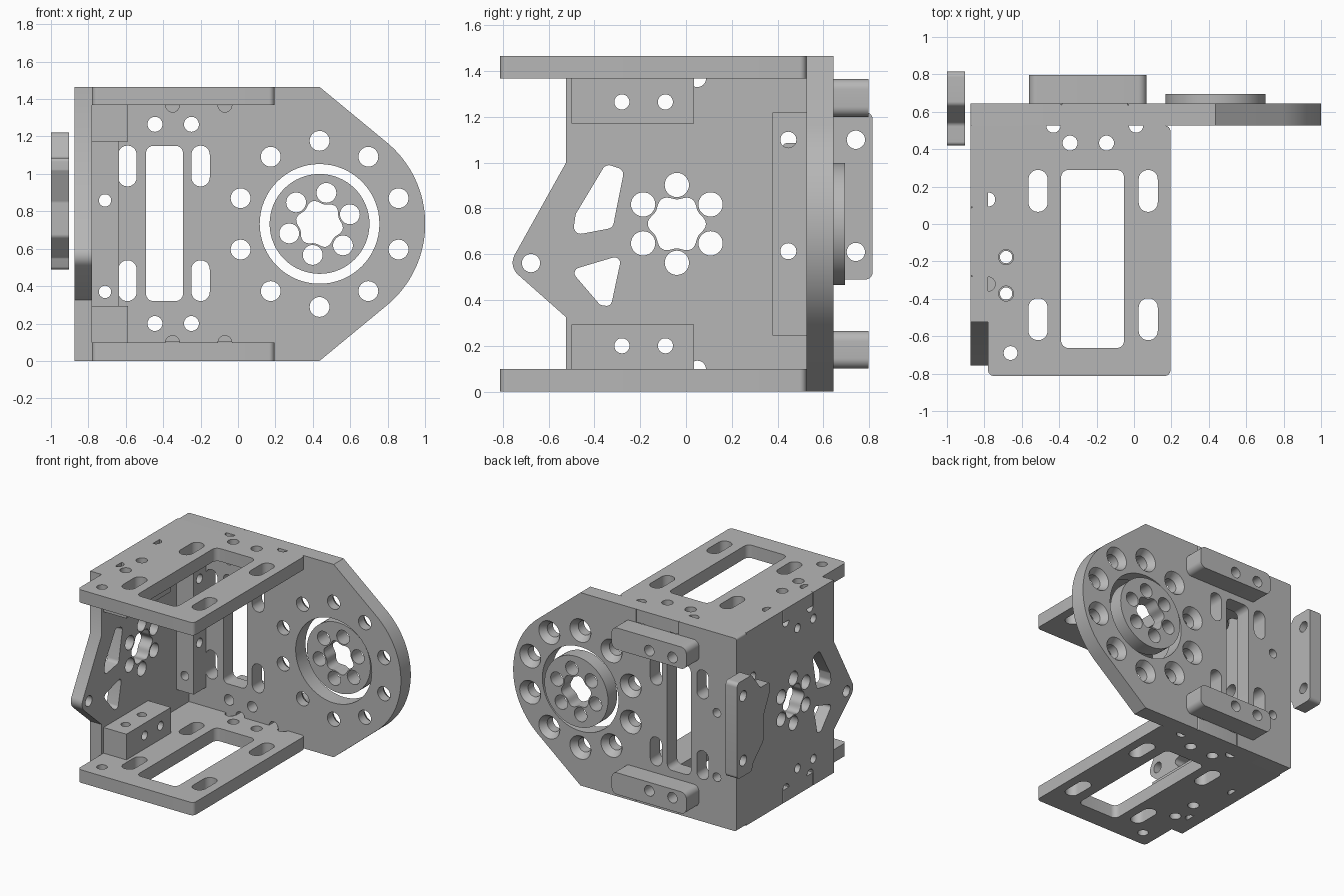
import bpy, bmesh
from math import sin, cos, tan, pi, radians
from mathutils import Vector

if "Cube" in bpy.data.objects:
    bpy.data.objects.remove(bpy.data.objects["Cube"], do_unlink=True)

# One plain grey metal for every part
metal = bpy.data.materials.new("grey metal")
metal.use_nodes = True
GREY = (0.47, 0.47, 0.47, 1)
metal.diffuse_color = GREY
metal.node_tree.nodes["Principled BSDF"].inputs["Base Color"].default_value = GREY

# Shared levels
H, T = 1.465, 0.098            # full height, plate thickness
TOP = H - T                    # underside of the top plate
LEFT, INNER = -0.875, -0.78    # side plate faces
FRONT, BACK = 0.526, 0.645     # back plate faces
MID = H / 2
SCREW, SMALL = 0.053, 0.033


# ---- 2D sections -------------------------------------------------------
def rounded(corners, radius=0.0):
    """Polygon from (u, v) or (u, v, r) corners, with rounded corners."""
    pts, n = [], len(corners)
    for i, c in enumerate(corners):
        p = Vector(c[:2])
        r = c[2] if len(c) > 2 else radius
        if r == 0:
            pts.append(p)
            continue
        a = (Vector(corners[i - 1][:2]) - p).normalized()
        b = (Vector(corners[(i + 1) % n][:2]) - p).normalized()
        half = a.angle(b) / 2
        center = p + (a + b).normalized() * (r / sin(half))
        s = p + a * (r / tan(half)) - center
        e = p + b * (r / tan(half)) - center
        sweep = s.angle_signed(e)
        for k in range(9):
            t = -sweep * k / 8
            pts.append(center + Vector((s.x * cos(t) - s.y * sin(t),
                                        s.x * sin(t) + s.y * cos(t))))
    return pts


def rect(u0, u1, v0, v1, r=0.0):
    return rounded([(u0, v0), (u1, v0), (u1, v1), (u0, v1)], r)


def circle(u, v, r=0.04, n=32):
    return [Vector((u + r * cos(2 * pi * k / n), v + r * sin(2 * pi * k / n)))
            for k in range(n)]


def polar(u, v, r, count, start):
    return [(u + r * cos(start + 2 * pi * k / count),
             v + r * sin(start + 2 * pi * k / count)) for k in range(count)]


def hub_pattern(u, v, start):
    """Six screw holes around a scalloped centre opening."""
    flower = []
    for k in range(72):
        a = 2 * pi * k / 72
        r = 0.117 - 0.01 * cos(6 * (a - start))
        flower.append(Vector((u + r * cos(a), v + r * sin(a))))
    return [flower] + [circle(x, y, SCREW) for x, y in polar(u, v, 0.17, 6, start)]


def flip(corners):
    return [(c[0], H - c[1], *c[2:]) for c in corners]


# ---- 3D builders -------------------------------------------------------
def loft(bm, rings, axis):
    """Closed solid through (section, depth) rings along an axis."""
    place = {"x": lambda p, w: (w, p.x, p.y),
             "y": lambda p, w: (p.x, w, p.y),
             "z": lambda p, w: (p.x, p.y, w)}[axis]
    loops = [[bm.verts.new(place(p, w)) for p in sec] for sec, w in rings]
    faces = [bm.faces.new(loops[0]), bm.faces.new(loops[-1])]
    n = len(loops[0])
    for a, b in zip(loops, loops[1:]):
        faces += [bm.faces.new((a[i], a[(i + 1) % n], b[(i + 1) % n], b[i]))
                  for i in range(n)]
    bmesh.ops.recalc_face_normals(bm, faces=faces)


def to_object(bm, name):
    mesh = bpy.data.meshes.new(name)
    bm.to_mesh(mesh)
    bm.free()
    ob = bpy.data.objects.new(name, mesh)
    bpy.context.collection.objects.link(ob)
    return ob


def part(name, section, axis, lo, hi, holes=(), cross=(), cross_axis="x", sinks=()):
    """Extruded part with holes along its axis, cross holes and countersinks."""
    bm = bmesh.new()
    loft(bm, [(section, lo), (section, hi)], axis)
    ob = to_object(bm, name)
    ob.data.materials.append(metal)
    if holes or cross or sinks:
        cut = bmesh.new()
        for h in holes:
            loft(cut, [(h, lo - 0.05), (h, hi + 0.05)], axis)
        for h in cross:
            loft(cut, [(h, -3), (h, 3)], cross_axis)
        for u, v in sinks:
            small, wide = circle(u, v, SCREW), circle(u, v, 0.088)
            loft(cut, [(small, lo - 0.05), (small, hi - 0.05),
                       (wide, hi), (wide, hi + 0.05)], axis)
        cutter = to_object(cut, "cutter")
        cutter.hide_render = True
        mod = ob.modifiers.new("holes", "BOOLEAN")
        mod.operation, mod.solver, mod.object = "DIFFERENCE", "EXACT", cutter
        bpy.context.view_layer.objects.active = ob
        bpy.ops.object.modifier_apply(modifier=mod.name)
        bpy.data.objects.remove(cutter, do_unlink=True)
    bpy.ops.object.select_all(action="DESELECT")
    ob.select_set(True)
    bpy.context.view_layer.objects.active = ob
    bpy.ops.object.shade_smooth_by_angle(angle=radians(30))
    return ob


# ---- Back plate with round end, slots and countersunk ring -------------
HX = 0.436                                   # hub centre
upper = [(HX, H), (-0.03, H), (-0.03, TOP), (-0.39, TOP), (-0.39, H), (LEFT, H, 0.015)]
reach = radians(50.7)
arc = [(HX + 0.565 * cos(a), MID + 0.565 * sin(a))
       for a in (reach * (k / 16 - 1) for k in range(33))]
holes = [circle(HX, MID, 0.32, 64), rect(-0.492, -0.294, 0.32, 1.15, 0.04)]
holes += [rect(u, u + 0.098, v, v + 0.218, 0.0485)
          for u in (-0.64, -0.249) for v in (0.32, 0.933)]
holes += [circle(u, v) for u in (-0.444, -0.249) for v in (0.2, H - 0.2)]
holes += [circle(u, v, 0.037) for u in (-0.35, -0.07) for v in (T, TOP)]
holes += [circle(-0.711, v, SMALL) for v in (0.369, 0.858)]
part("back_plate", rounded(flip(upper)[::-1] + arc + upper), "y", FRONT, BACK,
     holes, sinks=polar(HX, MID, 0.444, 10, pi / 2))

# Round hub inside the large opening
part("hub_disc", circle(HX, MID, 0.267, 64), "y", 0.585, 0.695,
     hub_pattern(HX, MID, radians(17.5)))

# ---- Side plate with pointed front edge --------------------------------
top_edge = [(FRONT, H), (0.09, H), (0.09, TOP), (-0.28, TOP), (-0.28, H), (-0.524, H)]
outline = top_edge + [(-0.524, 1.0), (-0.776, 0.548, 0.07), (-0.524, 0.325)]
outline += flip(top_edge)[::-1]
holes = hub_pattern(-0.04, MID, pi / 2)
holes += [rounded([(-0.495, 0.682), (-0.482, 0.775), (-0.35, 0.995),
                   (-0.27, 0.968), (-0.32, 0.715)], 0.03),
          rounded([(-0.505, 0.53), (-0.28, 0.597), (-0.328, 0.372), (-0.375, 0.378)], 0.024)]
holes += [circle(-0.677, 0.561)]
holes += [circle(u, v, SMALL) for u in (-0.28, -0.09) for v in (0.2, H - 0.2)]
holes += [circle(u, v, 0.037) for u in (-0.24, 0.05) for v in (T, TOP)]
holes += [circle(0.447, v, 0.035) for v in (0.613, 1.1)]
part("side_plate", rounded(outline), "x", LEFT, INNER, holes)

# ---- Top and bottom plates with tabs -----------------------------------
outline = rounded([(INNER, -0.812, 0.03), (0.195, -0.812, 0.03), (0.195, FRONT, 0.03),
                   (-0.03, FRONT), (-0.03, BACK, 0.015), (-0.39, BACK, 0.015),
                   (-0.39, FRONT), (INNER, FRONT), (INNER, 0.09), (LEFT, 0.09, 0.015),
                   (LEFT, -0.28, 0.015), (INNER, -0.28)])
holes = [rect(-0.39, -0.053, -0.663, 0.289, 0.04)]
holes += [rect(u, u + 0.102, v, v + 0.224, 0.05)
          for u in (-0.564, 0.025) for v in (-0.621, 0.065)]
holes += [circle(u, 0.433) for u in (-0.342, -0.147)]
holes += [circle(-0.684, v) for v in (-0.177, -0.372)]
holes += [circle(-0.66, -0.69, 0.037)]
holes += [circle(u, FRONT, 0.038) for u in (-0.431, 0.011)]
holes += [circle(INNER, v, 0.038) for v in (0.131, -0.321)]
for name, z in (("bottom", 0), ("top", TOP)):
    part(name + "_plate", outline, "z", z, z + T, holes)

# ---- Mounting blocks, lower and upper ----------------------------------
for name, inner_z, back_z, hole_z in (("lower", T, 0.1, 0.2),
                                      ("upper", 1.172, 1.2, H - 0.2)):
    part(name + "_inner_block", rect(INNER, -0.588, -0.5, 0.035), "z",
         inner_z, inner_z + 0.195,
         [circle(-0.684, v, SMALL) for v in (-0.177, -0.372)],
         [circle(u, hole_z, SMALL) for u in (-0.28, -0.09)])
    part(name + "_back_block", rect(-0.561, 0.067, back_z, back_z + 0.165, 0.045), "y",
         BACK, 0.797, [circle(u, hole_z) for u in (-0.444, -0.249)])

# Upright corner block
part("corner_block", rect(INNER, -0.636, 0.246, 1.22), "y", 0.377, FRONT,
     [circle(-0.711, v, SMALL) for v in (0.369, 0.858)],
     [circle(0.447, v, 0.035) for v in (0.613, 1.1)])

# ---- Separate outer bracket beside the corner --------------------------
bracket = rounded([(0.815, 0.49, 0.03), (0.815, 1.22, 0.03), (0.64, 1.22, 0.03),
                   (0.535, 1.085, 0.03), (0.42, 1.085, 0.02), (0.42, 1.02, 0.02),
                   (0.5, 0.85, 0.03), (0.5, 0.665, 0.03), (0.62, 0.55, 0.02),
                   (0.64, 0.49, 0.02)])
part("outer_bracket", bracket, "x", -1.0, -0.904,
     [circle(0.742, v) for v in (0.61, 1.1)])
